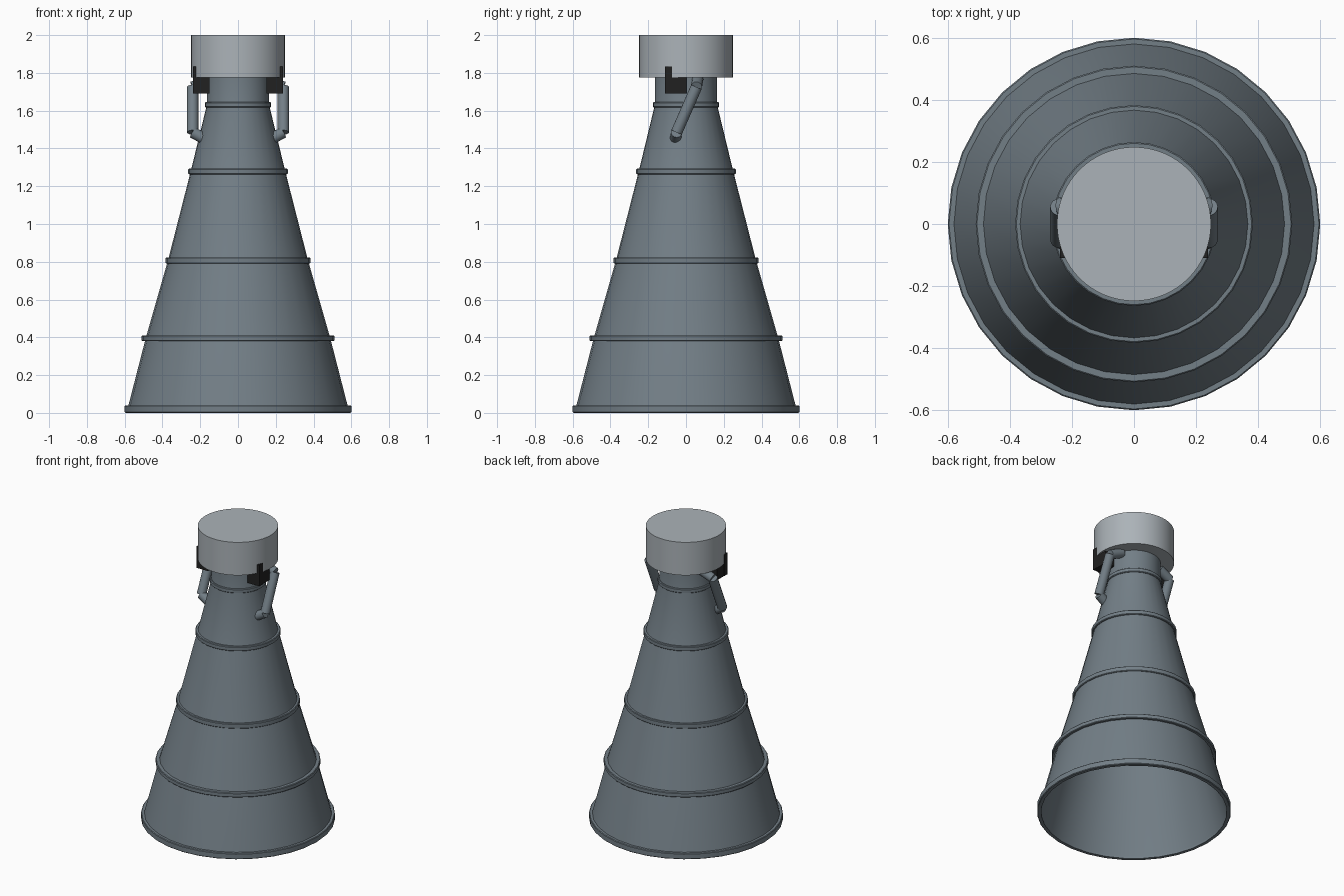
import bpy, bmesh, math
from mathutils import Vector

if "Cube" in bpy.data.objects:
    bpy.data.objects.remove(bpy.data.objects["Cube"], do_unlink=True)

SIDES = 32


def material(name, rgb):
    mat = bpy.data.materials.new(name)
    mat.use_nodes = True
    mat.diffuse_color = (*rgb, 1)
    mat.node_tree.nodes["Principled BSDF"].inputs["Base Color"].default_value = (*rgb, 1)
    return mat


slate = material("slate metal", (0.17, 0.21, 0.24))
silver = material("pale silver", (0.41, 0.45, 0.48))
black = material("dark bracket", (0.015, 0.015, 0.015))


def finish(bm, name, mat, angle=35):
    bmesh.ops.recalc_face_normals(bm, faces=bm.faces)
    mesh = bpy.data.meshes.new(name)
    bm.to_mesh(mesh)
    bm.free()
    mesh.materials.append(mat)
    obj = bpy.data.objects.new(name, mesh)
    bpy.context.collection.objects.link(obj)
    bpy.ops.object.select_all(action="DESELECT")
    obj.select_set(True)
    bpy.context.view_layer.objects.active = obj
    bpy.ops.object.shade_smooth_by_angle(angle=math.radians(angle))
    return obj


def lathe(name, profile, mat):
    """Spin a closed (radius, height) outline around z."""
    bm = bmesh.new()
    rings = []
    for i in range(SIDES):
        a = math.tau * i / SIDES
        rings.append([bm.verts.new((r * math.cos(a), r * math.sin(a), z)) for r, z in profile])
    n = len(profile)
    for i in range(SIDES):
        a, b = rings[i], rings[(i + 1) % SIDES]
        for j in range(n):
            k = (j + 1) % n
            bm.faces.new((a[j], b[j], b[k], a[k]))
    return finish(bm, name, mat)


def cylinder(name, a, b, radius, mat, sides=16):
    a, b = Vector(a), Vector(b)
    bm = bmesh.new()
    bmesh.ops.create_cone(bm, cap_ends=True, segments=sides, radius1=radius,
                          radius2=radius, depth=(b - a).length)
    turn = (b - a).to_track_quat("Z", "Y").to_matrix()
    bmesh.ops.rotate(bm, verts=bm.verts, matrix=turn)
    bmesh.ops.translate(bm, verts=bm.verts, vec=(a + b) / 2)
    return finish(bm, name, mat)


# Nozzle bell: thin wall, open at the bottom
outer = [(0.59, 0.0), (0.58, 0.04), (0.49, 0.39), (0.37, 0.81),
         (0.25, 1.28), (0.165, 1.63), (0.165, 1.78)]
inner = [(r - 0.012, z) for r, z in reversed(outer)]
lathe("nozzle_bell", outer + inner, slate)

# Stiffening bands and bottom rim
bands = [("bottom_rim", 0.6, 0.0, 0.04), ("lower_band", 0.51, 0.38, 0.41),
         ("middle_band", 0.383, 0.79, 0.823), ("upper_band", 0.264, 1.263, 1.293),
         ("throat_band", 0.175, 1.617, 1.645)]
for name, r, low, high in bands:
    c, depth = 0.004, 0.025
    lathe(name, [(r - depth, low), (r - c, low), (r, low + c),
                 (r, high - c), (r - c, high), (r - depth, high)], slate)

# Chamber
cylinder("chamber", (0, 0, 1.775), (0, 0, 2), 0.248, silver, 64)

for side, s in (("left", 1), ("right", -1)):
    # Feed pipe in three straight pieces
    path = [(s * 0.15, 0.062, 1.765), (s * 0.24, 0.055, 1.725),
            (s * 0.24, -0.05, 1.485), (s * 0.185, -0.055, 1.455)]
    for i, part in enumerate(("upper", "middle", "lower")):
        cylinder(f"{side}_{part}_pipe", path[i], path[i + 1], 0.03, slate)

    # L-shaped bracket: block under the chamber and upright tab
    bm = bmesh.new()
    for x0, x1, y0, y1, z0, z1 in ((0.15, 0.236, -0.11, 0.005, 1.69, 1.775),
                                   (0.222, 0.238, -0.11, -0.073, 1.69, 1.835)):
        verts = bmesh.ops.create_cube(bm, size=1)["verts"]
        bmesh.ops.scale(bm, verts=verts, vec=(x1 - x0, y1 - y0, z1 - z0))
        bmesh.ops.translate(bm, verts=verts,
                            vec=(s * (x0 + x1) / 2, (y0 + y1) / 2, (z0 + z1) / 2))
    finish(bm, f"{side}_bracket", black)
